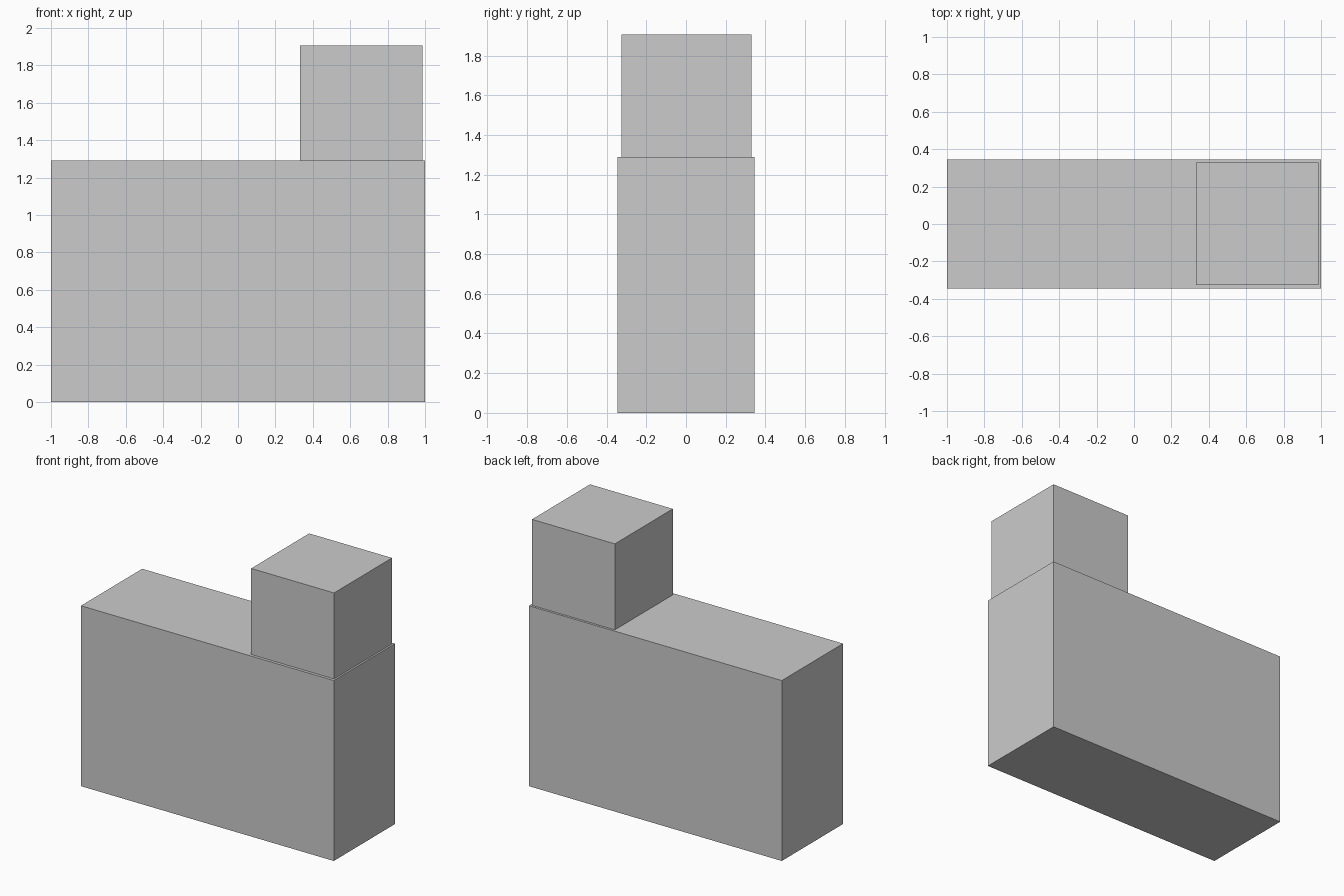
import bpy

if "Cube" in bpy.data.objects:
    bpy.data.objects.remove(bpy.data.objects["Cube"])


def box(name, low, high):
    """Add a box spanning two opposite corners."""
    centre = [(a + b) / 2 for a, b in zip(low, high)]
    bpy.ops.mesh.primitive_cube_add(size=1, location=centre)
    obj = bpy.context.object
    obj.name = name
    obj.scale = [b - a for a, b in zip(low, high)]
    bpy.ops.object.transform_apply(location=False, rotation=False, scale=True)
    return obj


# Long main block standing on the ground
box("main_block", (-1.0, -0.346, 0.0), (1.0, 0.346, 1.29))

# Cube at the right end, slightly sunk into the main block
box("upper_block", (0.332, -0.325, 1.25), (0.987, 0.33, 1.905))
